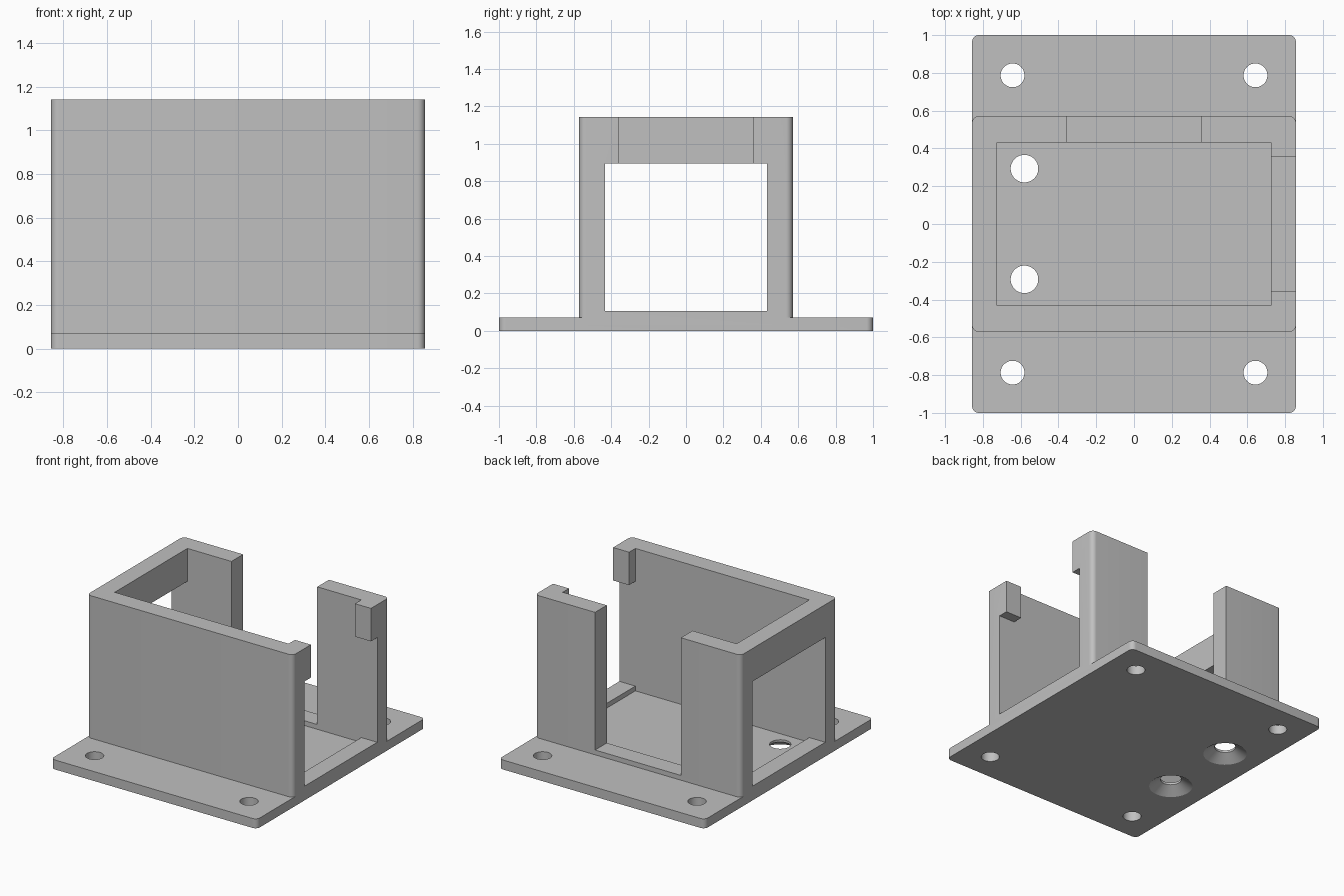
import bpy
import bmesh
from math import cos, sin, pi

if "Cube" in bpy.data.objects:
    bpy.data.objects.remove(bpy.data.objects["Cube"])

# Main dimensions
HALF_X, PLATE_Y, BODY_Y = 0.857, 1.0, 0.571
PLATE_TOP, SILL, CATCH_Z, TOP = 0.071, 0.107, 0.895, 1.143
IN_X, IN_Y, SLOT = 0.724, 0.432, 0.357
RADIUS = 0.036


def make_object(name, bm):
    bmesh.ops.recalc_face_normals(bm, faces=bm.faces)
    mesh = bpy.data.meshes.new(name)
    bm.to_mesh(mesh)
    bm.free()
    obj = bpy.data.objects.new(name, mesh)
    bpy.context.collection.objects.link(obj)
    return obj


def loft(name, rings):
    """Closed solid through a list of matching rings of points."""
    bm = bmesh.new()
    loops = [[bm.verts.new(p) for p in ring] for ring in rings]
    for a, b in zip(loops, loops[1:]):
        for i in range(len(a)):
            j = (i + 1) % len(a)
            bm.faces.new((a[i], a[j], b[j], b[i]))
    bm.faces.new(loops[0])
    bm.faces.new(loops[-1])
    return make_object(name, bm)


def block(name, x0, x1, y0, y1, z0, z1):
    corners = [(x0, y0), (x1, y0), (x1, y1), (x0, y1)]
    return loft(name, [[(x, y, z) for x, y in corners] for z in (z0, z1)])


def rounded_block(name, hx, hy, z0, z1, r=RADIUS, steps=8):
    outline = []
    for k, (sx, sy) in enumerate([(1, 1), (-1, 1), (-1, -1), (1, -1)]):
        for i in range(steps + 1):
            a = (k + i / steps) * pi / 2
            outline.append((sx * (hx - r) + r * cos(a), sy * (hy - r) + r * sin(a)))
    return loft(name, [[(x, y, z) for x, y in outline] for z in (z0, z1)])


def turned(name, x, y, profile, sides=48):
    """Round solid from (radius, height) pairs."""
    angles = [2 * pi * i / sides for i in range(sides)]
    return loft(name, [[(x + r * cos(a), y + r * sin(a), z) for a in angles]
                       for r, z in profile])


def combine(target, tool, operation):
    mod = target.modifiers.new("combine", 'BOOLEAN')
    mod.operation = operation
    mod.solver = 'EXACT'
    mod.object = tool
    bpy.context.view_layer.objects.active = target
    bpy.ops.object.modifier_apply(modifier=mod.name)
    bpy.data.objects.remove(tool)


# Flanged base plate joined with the box body
housing = rounded_block("mounting_housing", HALF_X, PLATE_Y, 0, PLATE_TOP)
combine(housing, rounded_block("body", HALF_X, BODY_Y, 0.03, TOP), 'UNION')

# Inner cavity, window through both ends, open end between catches, back slot
cutters = [
    block("cavity", -IN_X, IN_X, -IN_Y, IN_Y, PLATE_TOP, 1.3),
    block("end_windows", -1, 1, -IN_Y, IN_Y, SILL, CATCH_Z),
    block("catch_gap", 0.5, 1, -SLOT, SLOT, 0.5, 1.3),
    block("back_slot", -SLOT, SLOT, 0.2, 0.8, SILL, 1.3),
]

# Flange holes and countersunk floor holes
for side in (-1, 1):
    for x in (-0.643, 0.643):
        cutters.append(turned("flange_hole", x, side * 0.787,
                              [(0.063, -0.1), (0.063, 0.2)]))
    cutters.append(turned("floor_hole", -0.58, side * 0.293,
                          [(0.165, -0.01), (0.073, 0.054), (0.073, 0.2)]))
for cutter in cutters:
    combine(housing, cutter, 'DIFFERENCE')

# Plain grey plastic
grey = bpy.data.materials.new("plain_grey")
grey.use_nodes = True
colour = (0.53, 0.53, 0.53, 1)
grey.diffuse_color = colour
for node in grey.node_tree.nodes:
    if node.type == 'BSDF_PRINCIPLED':
        node.inputs["Base Color"].default_value = colour
housing.data.materials.clear()
housing.data.materials.append(grey)

# Smooth rounds, crisp edges
bpy.ops.object.select_all(action='DESELECT')
housing.select_set(True)
bpy.context.view_layer.objects.active = housing
bpy.ops.object.shade_smooth_by_angle(angle=pi / 6)
